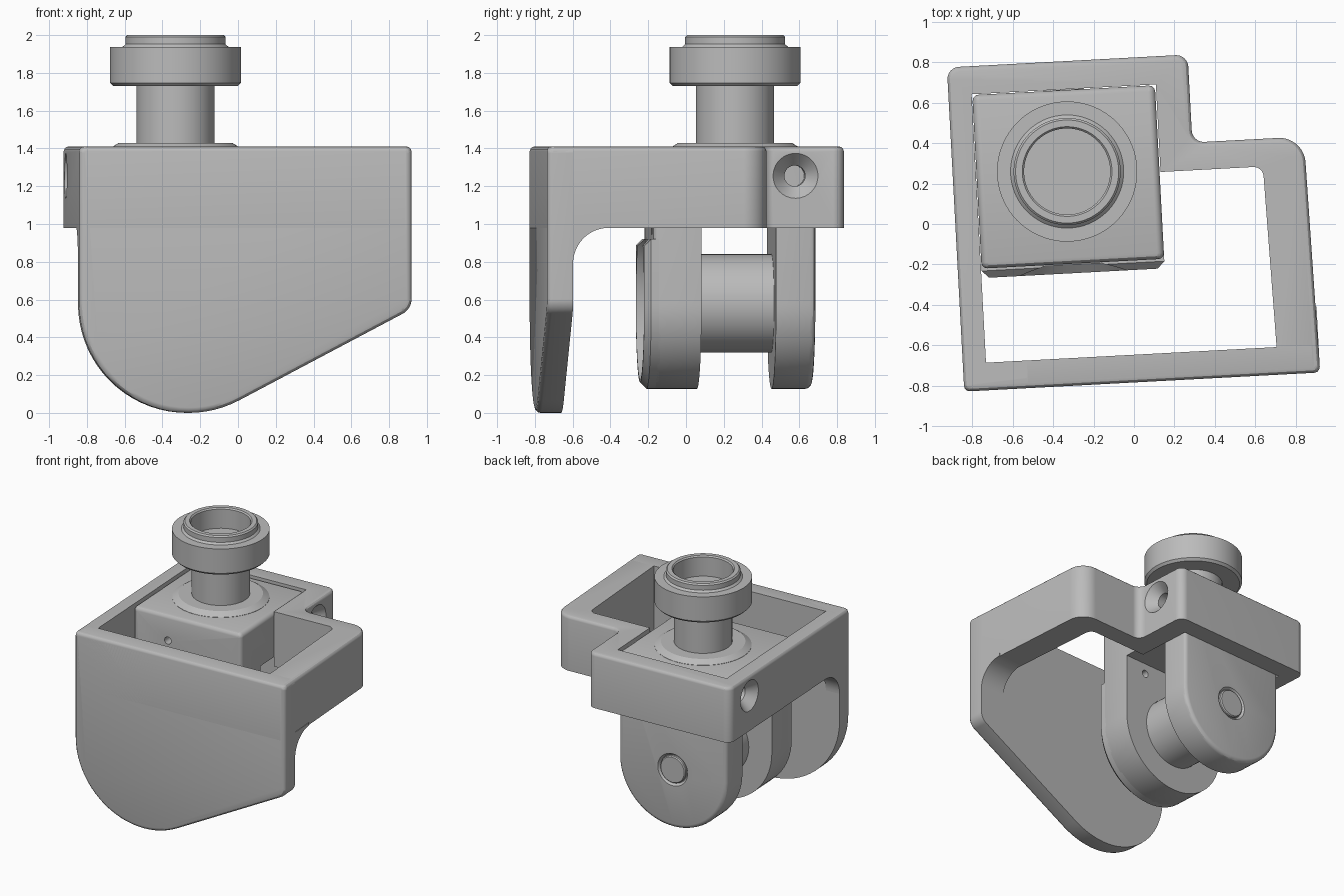
import bpy, bmesh, math
from mathutils import Matrix, Vector

if "Cube" in bpy.data.objects:
    bpy.data.objects.remove(bpy.data.objects["Cube"])

grey = bpy.data.materials.new("plain grey")
grey.use_nodes = True
COLOUR = (0.5, 0.5, 0.5, 1)
grey.diffuse_color = COLOUR
grey.node_tree.nodes["Principled BSDF"].inputs["Base Color"].default_value = COLOUR


def finish(name, bm):
    bmesh.ops.recalc_face_normals(bm, faces=bm.faces[:])
    mesh = bpy.data.meshes.new(name)
    bm.to_mesh(mesh)
    bm.free()
    mesh.materials.append(grey)
    obj = bpy.data.objects.new(name, mesh)
    bpy.context.collection.objects.link(obj)
    return obj


def rounded(corners):
    """Outline from (u, v, radius) corners, with arcs at the corners."""
    out = []
    for i, (u, v, r) in enumerate(corners):
        p = Vector((u, v))
        if r == 0:
            out.append(p)
            continue
        a = (Vector(corners[i - 1][:2]) - p).normalized()
        b = (Vector(corners[(i + 1) % len(corners)][:2]) - p).normalized()
        half = a.angle(b) / 2
        centre = p + (a + b).normalized() * (r / math.sin(half))
        start = p + a * (r / math.tan(half)) - centre
        turn = math.pi - 2 * half
        if a.x * b.y - a.y * b.x > 0:
            turn = -turn
        n = max(4, round(abs(turn) / math.radians(5)))
        for k in range(n + 1):
            out.append(centre + Matrix.Rotation(turn * k / n, 2) @ start)
    return out


def prism(name, outline, axis, lo, hi, bevel=0, caps=(), segments=3):
    """Extrude an outline along an axis and round the edges of the chosen caps."""
    place = {"x": lambda u, v, w: (w, u, v),
             "y": lambda u, v, w: (u, w, v),
             "z": lambda u, v, w: (u, v, w)}[axis]
    bm = bmesh.new()
    rings = [[bm.verts.new(place(u, v, w)) for u, v in outline] for w in (lo, hi)]
    faces = [bm.faces.new(ring) for ring in rings]
    for i in range(len(outline)):
        bm.faces.new((rings[0][i - 1], rings[0][i], rings[1][i], rings[1][i - 1]))
    bmesh.ops.recalc_face_normals(bm, faces=bm.faces[:])
    edges = [e for c in caps for e in faces[c].edges]
    if edges:
        bmesh.ops.bevel(bm, geom=edges, offset=bevel, offset_type='OFFSET',
                        segments=segments, profile=0.5, affect='EDGES')
    return finish(name, bm)


def lathe(name, profile, origin, direction=(0, 0, 1), steps=64):
    """Revolve (radius, distance) points around a line."""
    turn = Vector((0, 0, 1)).rotation_difference(Vector(direction)).to_matrix().to_4x4()
    place = Matrix.Translation(origin) @ turn
    bm = bmesh.new()
    rings = []
    for r, d in profile:
        angles = [2 * math.pi * k / steps for k in range(steps)]
        if r == 0:
            angles = [0]
        rings.append([bm.verts.new(place @ Vector((r * math.cos(t), r * math.sin(t), d)))
                      for t in angles])
    for a, b in zip(rings, rings[1:]):
        for k in range(steps):
            quad = [a[k % len(a)], a[(k + 1) % len(a)], b[(k + 1) % len(b)], b[k % len(b)]]
            bm.faces.new(list(dict.fromkeys(quad)))
    return finish(name, bm)


def rod(name, r, origin, direction, length, steps=48):
    return lathe(name, [(0, 0), (r, 0), (r, length), (0, length)], origin, direction, steps)


def cut(obj, *cutters):
    for cutter in cutters:
        mod = obj.modifiers.new("cut", 'BOOLEAN')
        mod.operation = 'DIFFERENCE'
        mod.solver = 'EXACT'
        mod.object = cutter
        with bpy.context.temp_override(object=obj, active_object=obj):
            bpy.ops.object.modifier_apply(modifier=mod.name)
        bpy.data.objects.remove(cutter)


# Stepped frame with an open middle and a countersunk hole on each side
TOP, FRAME_LOW = 1.41, 0.98
frame = prism("stepped_frame", rounded([
    (-.883, -.783, .035), (.88, -.783, .035), (.862, .387, .13),
    (.31, .387, .06), (.31, .823, .06), (-.883, .823, .06)]),
    "z", FRAME_LOW, TOP, .025, [1])
opening = prism("opening_cutter", rounded([
    (-.768, -.646, 0), (.672, -.646, 0), (.652, .25, .05),
    (.145, .25, 0), (.145, .684, 0), (-.768, .684, 0)]), "z", .8, 1.6)
sink = [(0, -.01), (.128, -.01), (.055, .07), (.055, .2), (0, .2)]
cut(frame, opening,
    lathe("right_sink", sink, (-.883, .564, 1.255), (1, 0, 0)),
    lathe("left_sink", sink, (.31, .564, 1.255), (-1, 0, 0)))

# Front plate with one round and one slanted lower side
PLATE_BACK = -.646
prism("front_plate", rounded([
    (-.883, TOP, .035), (-.883, 0, .578), (-.16, 0, .578),
    (.88, .55, .09), (.88, TOP, .035)]), "y", -.783, PLATE_BACK, .028, [0])

# Curved gussets between plate and frame sides
R = .19
gusset = [(PLATE_BACK - .02, FRAME_LOW + .02), (PLATE_BACK - .02, FRAME_LOW - R)]
for k in range(17):
    t = math.pi - math.pi / 2 * k / 16
    gusset.append((PLATE_BACK + R + R * math.cos(t), FRAME_LOW - R + R * math.sin(t)))
gusset.append((PLATE_BACK + R, FRAME_LOW + .02))
prism("right_gusset", gusset, "x", -.883, -.768)
prism("left_gusset", gusset, "x", .672, .88)

# Fork body: square top and two round-ended arms
CX, AXLE, HALF = -.3125, .58, .4525
LEFT, RIGHT = CX - HALF, CX + HALF


def arm_outline(top, r):
    return rounded([(LEFT, top, r), (LEFT, AXLE - HALF, HALF - .001),
                    (RIGHT, AXLE - HALF, HALF - .001), (RIGHT, top, r)])


body = prism("fork_body", arm_outline(1.4, .035), "y", -.18, .68, .03, [0, 1])
gap = prism("gap_cutter", [(.075, 0), (.47, 0), (.47, 1.05), (.075, 1.05)], "x", -1, 1)
rim = [(0, -.02), (.14, -.02), (.11, .02), (0, .02)]
cut(body, gap,
    lathe("pin_recess", rim, (CX, .68, AXLE), (0, -1, 0)),
    rod("upper_hole", .028, (-.475, -.3, 1.2), (0, 1, 0), .34, 20),
    rod("lower_hole", .028, (-.04, -.3, .97), (0, 1, 0), .5, 20))

# Raised front pad with a round pocket
pad = prism("front_pad", arm_outline(.92, 0), "y", -.227, -.14, .035, [0], 1)
pocket = [(0, -.02), (.42, -.02), (.37, .042), (0, .042)]
cut(pad, lathe("pocket_cutter", pocket, (CX, -.227, AXLE), (0, 1, 0)))

# Barrel and pin between the arms
rod("barrel", .26, (CX, .06, AXLE), (0, 1, 0), .43, 64)
lathe("pin", [(0, 0), (.105, 0), (.105, .83), (.098, .838), (0, .838)],
      (CX, -.155, AXLE), (0, 1, 0))

# Stem with base flange, collar and hollow rim
lathe("stem", [
    (0, 1.38), (.345, 1.38), (.345, 1.402), (.30, 1.43), (.207, 1.43),
    (.207, 1.73), (.33, 1.73), (.347, 1.747), (.347, 1.938), (.28, 1.938),
    (.265, 1.952), (.265, 1.99), (.255, 2.0), (.222, 2.0), (.213, 1.99),
    (.213, 1.84), (0, 1.84)], (-.3165, .277, 0), steps=80)

# Slight turn about the vertical, and smooth shading
for obj in bpy.context.collection.objects:
    if obj.type == 'MESH' and obj.data.materials and obj.data.materials[0] == grey:
        obj.rotation_euler.z = math.radians(3.07)
        bpy.ops.object.select_all(action='DESELECT')
        obj.select_set(True)
        bpy.context.view_layer.objects.active = obj
        bpy.ops.object.shade_smooth_by_angle(angle=math.radians(30))
